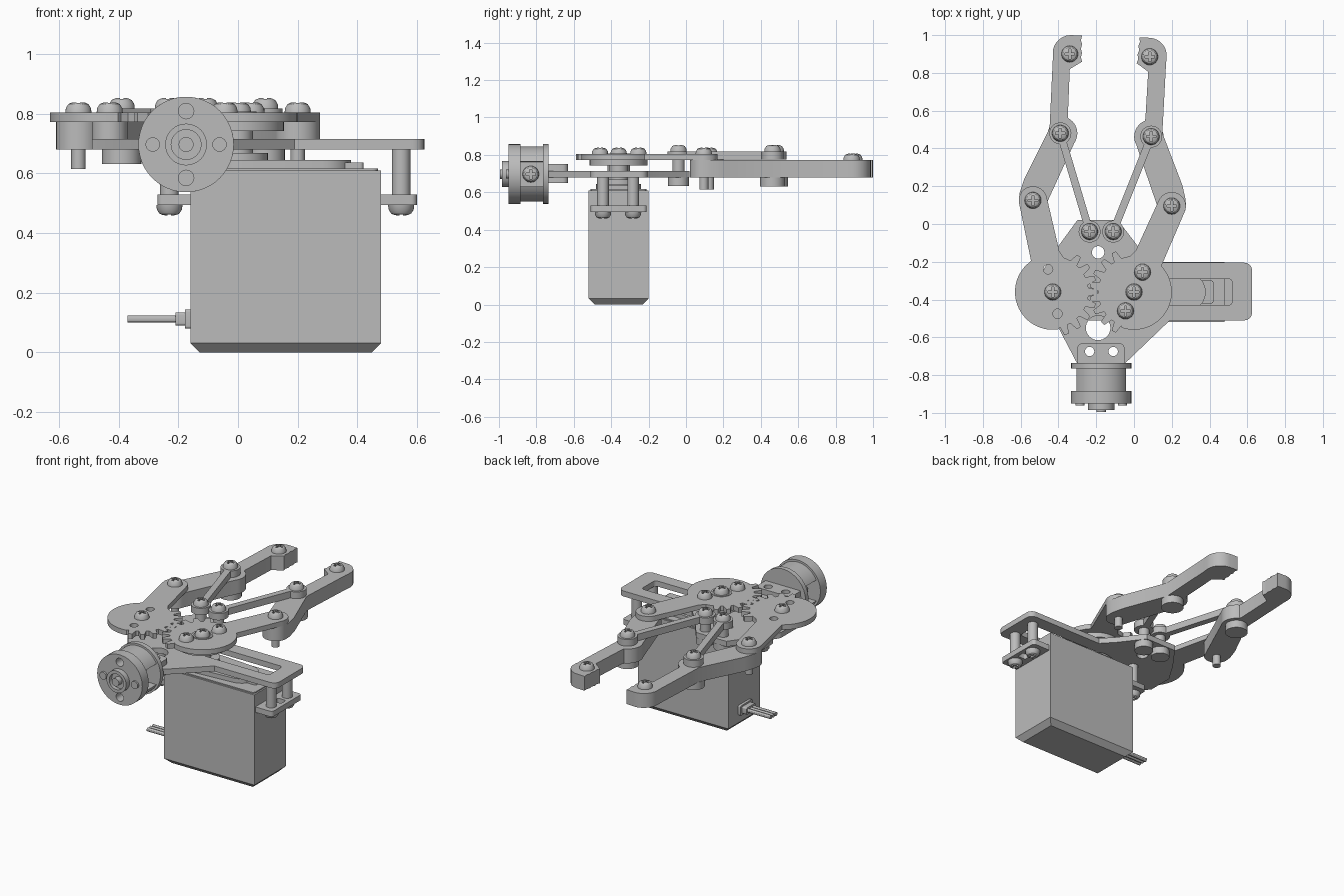
import bpy, bmesh
from math import radians, cos, sin
from mathutils import Matrix, Vector

if "Cube" in bpy.data.objects:
    bpy.data.objects.remove(bpy.data.objects["Cube"], do_unlink=True)

grey = bpy.data.materials.new("plain grey")
grey.use_nodes = True
grey.diffuse_color = (0.5, 0.5, 0.5, 1)
grey.node_tree.nodes["Principled BSDF"].inputs["Base Color"].default_value = (0.5, 0.5, 0.5, 1)

FACE_FRONT = Matrix.Rotation(radians(90), 4, 'X')
FACE_RIGHT = Matrix.Rotation(radians(-90), 4, 'Y')
FACE_DOWN = Matrix.Rotation(radians(180), 4, 'X')


def add(name, mesh, matrix=Matrix()):
    ob = bpy.data.objects.new(name, mesh)
    bpy.context.collection.objects.link(ob)
    ob.matrix_world = matrix
    if not mesh.materials:
        mesh.materials.append(grey)
    return ob


def evaluated_mesh(ob):
    bpy.context.view_layer.update()
    return bpy.data.meshes.new_from_object(ob.evaluated_get(bpy.context.evaluated_depsgraph_get()))


def arc(x, y, r, a0=0, a1=360, n=32):
    """Points on an arc; a full circle leaves out the repeated last point."""
    steps = n if abs(a1 - a0) == 360 else n - 1
    angles = [radians(a0 + (a1 - a0) * i / steps) for i in range(n)]
    return [(x + r * cos(a), y + r * sin(a)) for a in angles]


def rounded(x0, y0, x1, y1, r):
    corners = [(x1 - r, y1 - r, 0), (x0 + r, y1 - r, 90), (x0 + r, y0 + r, 180), (x1 - r, y0 + r, 270)]
    return [p for x, y, a in corners for p in arc(x, y, r, a, a + 90, 6)]


def plate(name, loops, z0, z1, matrix=Matrix()):
    """Flat part: first loop is the outline, the others are holes."""
    curve = bpy.data.curves.new(name, 'CURVE')
    curve.dimensions = '2D'
    curve.fill_mode = 'BOTH'
    curve.extrude = (z1 - z0) / 2
    for loop in loops:
        spline = curve.splines.new('POLY')
        spline.points.add(len(loop) - 1)
        for point, (x, y) in zip(spline.points, loop):
            point.co = (x, y, 0, 1)
        spline.use_cyclic_u = True
    helper = bpy.data.objects.new(name + " outline", curve)
    bpy.context.collection.objects.link(helper)
    mesh = evaluated_mesh(helper)
    bpy.data.objects.remove(helper)
    bm = bmesh.new()
    bm.from_mesh(mesh)
    bmesh.ops.remove_doubles(bm, verts=bm.verts, dist=0.0001)
    bmesh.ops.translate(bm, verts=bm.verts, vec=(0, 0, (z0 + z1) / 2))
    bmesh.ops.recalc_face_normals(bm, faces=bm.faces)
    bm.to_mesh(mesh)
    bm.free()
    return add(name, mesh, matrix)


def disc(name, x, y, r, z0, z1, matrix=Matrix()):
    return plate(name, [arc(x, y, r)], z0, z1, matrix)


def lathe(name, profile, matrix=Matrix()):
    bm = bmesh.new()
    vs = [bm.verts.new((r, 0, z)) for r, z in profile]
    es = [bm.edges.new(pair) for pair in zip(vs, vs[1:])]
    bmesh.ops.spin(bm, geom=vs + es, axis=(0, 0, 1), cent=(0, 0, 0), angle=radians(360), steps=32)
    bmesh.ops.remove_doubles(bm, verts=bm.verts, dist=0.0001)
    bmesh.ops.recalc_face_normals(bm, faces=bm.faces)
    mesh = bpy.data.meshes.new(name)
    bm.to_mesh(mesh)
    bm.free()
    return add(name, mesh, matrix)


# Pan-head screw with a cross recess, shared by every screw
head = lathe("screw head", [(0, .036), (.022, .035), (.034, .029), (.042, .016), (.044, 0), (0, 0)])
a, b = .026, .006
cross = plate("screw cutter", [[(a, -b), (a, b), (b, b), (b, a), (-b, a), (-b, b), (-a, b), (-a, -b),
                                (-b, -b), (-b, -a), (b, -a), (b, -b)]], .018, .05)
cut = head.modifiers.new("cross", 'BOOLEAN')
cut.operation, cut.solver, cut.object = 'DIFFERENCE', 'EXACT', cross
screw_mesh = evaluated_mesh(head)
for helper in (head, cross):
    bpy.data.objects.remove(helper)


def screw(name, x, y, z, turn=Matrix()):
    add(name, screw_mesh, Matrix.Translation((x, y, z)) @ turn)


# Base plate with servo window and frame
outline = [(-.30, .02), (-.41, -.13), (-.49, -.26), (-.49, -.42), (-.41, -.53), (-.30, -.74),
           (-.05, -.74), (.19, -.51)]
outline += arc(.585, -.47, .04, -90, 0, 6) + arc(.585, -.245, .04, 0, 90, 6)
outline += [(.10, -.205), (.03, -.13), (-.085, .02)]
tab_holes = [arc(x, -.675, .025, n=20) for x in (-.235, -.11)]
plate("base_plate", [outline, rounded(-.09, -.43, .52, -.29, .02), arc(-.19, -.55, .065),
                     arc(-.19, -.15, .033)] + tab_holes, .68, .715)
for name, z0, z1 in (("upper_clamp_tab", .715, .75), ("lower_clamp_tab", .65, .68)):
    plate(name, [rounded(-.30, -.76, -.05, -.63, .03)] + tab_holes, z0, z1)

# Round wrist mount, axis along y
mount = Matrix.Translation((-.174, 0, .697)) @ FACE_FRONT
plate("mount_front_flange", [arc(0, 0, .16, n=48)] + [arc(0, y, .026, n=20) for y in (-.112, .112)],
      .885, .95, mount)
body = arc(0, 0, .147, 27, 153, 24) + [(-.06, .066), (-.06, -.066)]
body += arc(0, 0, .147, 207, 333, 24) + [(.06, -.066), (.06, .066)]
plate("mount_body", [body], .765, .886, mount)
disc("mount_rear_flange", 0, 0, .16, .735, .765, mount)
lathe("mount_hub", [(0, .995), (.025, .995), (.025, .96), (.05, .96), (.05, .985), (.07, .985),
                    (.07, .94), (0, .94)], mount)
for side in (-1, 1):
    disc("mount_bolt", side * .112, 0, .024, .94, .962, mount)
    turn = Matrix.Rotation(radians(90 * side), 4, 'Y')
    screw("mount_side_screw", -.174 + side * .058, -.83, .697, turn)

# Servo case, ears, cap and output shaft
bm = bmesh.new()
bmesh.ops.create_cube(bm, size=1)
bmesh.ops.transform(bm, verts=bm.verts,
                    matrix=Matrix.Translation((.16, -.36, .305)) @ Matrix.Diagonal((.64, .32, .61, 1)))
bottom = [e for e in bm.edges if all(v.co.z < .01 for v in e.verts)]
bmesh.ops.bevel(bm, geom=bottom, offset=.032, segments=1, affect='EDGES')
case = bpy.data.meshes.new("servo_case")
bm.to_mesh(case)
bm.free()
add("servo_case", case)
plate("servo_ears", [rounded(-.27, -.51, .60, -.21, .02), rounded(.52, -.385, .575, -.335, .01),
                     rounded(-.245, -.385, -.19, -.335, .01)], .495, .53)
plate("servo_lid", [rounded(-.15, -.51, .47, -.21, .02)], .61, .617)
plate("servo_cap", [arc(.02, -.36, .12, 90, 270, 16) + arc(.28, -.36, .1, -90, 90, 16)], .61, .645)
plate("servo_cap_step", [rounded(.3, -.42, .42, -.30, .01)], .61, .637)
disc("servo_collar", 0, -.36, .1, .645, .668)
disc("servo_shaft", 0, -.36, .05, .66, .75)
disc("servo_horn", 0, -.36, .155, .742, .772)
for x in (-.23, .547):
    for y in (-.444, -.283):
        disc("servo_standoff", x, y, .031, .53, .68)
        screw("servo_screw", x, y, .495, FACE_DOWN)

# Servo cable
cable = Matrix.Translation((0, -.36, .112)) @ FACE_RIGHT
plate("cable_socket", [rounded(-.032, -.06, .032, .06, .008)], .155, .177, cable)
plate("cable_grommet", [rounded(-.022, -.045, .022, .045, .008)], .175, .21, cable)
for y in (-.026, 0, .026):
    plate("cable_wire", [arc(0, y, .012, n=12)], .2, .37, cable)


def gear_outline(phase):
    pts = [(.035, .215)] + arc(-.105, .485, .075, 12, 195, 18) + [(-.115, .165)]
    pts += arc(0, 0, .2, 128, 278, 28)
    for k in range(-4, 4):
        for da, r in ((-6.5, .19), (-3, .236), (3, .236), (6.5, .19)):
            t = radians(phase + 18 * k + da)
            pts.append((r * cos(t), r * sin(t)))
    return pts + arc(0, 0, .19, 64, 72, 3)


def finger_outline():
    pts = arc(0, 0, .075, -10, -180, 16) + [(-.07, .04), (-.045, .115), (.088, .38), (.105, .745)]
    pts += arc(.2, .78, .095, 180, 90, 8)
    pts += [(.26 - .006 * (i % 2), .872 - .023 * i) for i in range(7)]
    return pts + [(.195, .695), (.185, .45)] + arc(.145, .355, .09, 62, -35, 12)


def link(name, p, q):
    """Thin bar with a round eye at both ends."""
    p, q = Vector(p), Vector(q)
    a = 57.29578 * (q - p).angle_signed(Vector((1, 0)))
    pts = arc(p.x, p.y, .058, a + 20, a + 340, 24) + arc(q.x, q.y, .058, a - 160, a + 160, 24)
    plate(name, [pts], .775, .818)


# Both jaws: mirrored about the middle, the left one swung a little further
MIRROR = Matrix.Diagonal((-1, 1, 1, 1))
JAWS = [("right", (-.43, -.36), Matrix(), 0, (-.535, .125), Matrix(), (-.235, -.04)),
        ("left", (0, -.36), Matrix.Rotation(radians(-11.5), 4, 'Z') @ MIRROR, -2.5, (.2, .095),
         Matrix.Rotation(radians(-5.7), 4, 'Z') @ MIRROR, (-.11, -.04))]
for side, hub, hub_turn, phase, pivot, pivot_turn, base in JAWS:
    def place(loop, centre, turn):
        return [(turn @ Vector((x, y, 0)) + Vector((*centre, 0))).xy[:] for x, y in loop]

    gear = [place(gear_outline(phase), hub, hub_turn)]
    if side == "right":
        gear += [arc(-.455, -.24, .025, n=20), arc(-.405, -.475, .025, n=20)]
    plate(side + "_gear_arm", gear, .772, .804)
    plate(side + "_finger", [place(finger_outline(), pivot, pivot_turn)], .68, .772)
    mid, tip = place([(.145, .355), (.195, .775)], pivot, pivot_turn)
    disc(side + "_pivot_shaft", *pivot, .024, .615, .70)
    disc(side + "_finger_washer", *mid, .066, .632, .68)
    disc(side + "_link_washer", *base, .055, .635, .68)
    disc(side + "_link_post", *base, .032, .70, .78)
    link(side + "_link", base, mid)
    screw(side + "_pivot_screw", *pivot, .803)
    screw(side + "_gear_screw", *hub, .803)
    screw(side + "_finger_screw", *mid, .817)
    screw(side + "_link_screw", *base, .817)
    screw(side + "_tip_screw", *tip, .771)
disc("right_gear_spacer", -.43, -.36, .06, .71, .775)
plate("left_gear_ring", [arc(0, -.36, .062), arc(0, -.36, .05)], .80, .808)
for x, y in ((.045, -.255), (-.045, -.46)):
    screw("horn_screw", x, y, .803)

# Smooth the round walls, keep the edges sharp
bpy.ops.object.select_all(action='DESELECT')
for ob in bpy.context.collection.objects:
    if ob.type == 'MESH':
        ob.select_set(True)
        bpy.context.view_layer.objects.active = ob
bpy.ops.object.shade_smooth_by_angle(angle=radians(30))
